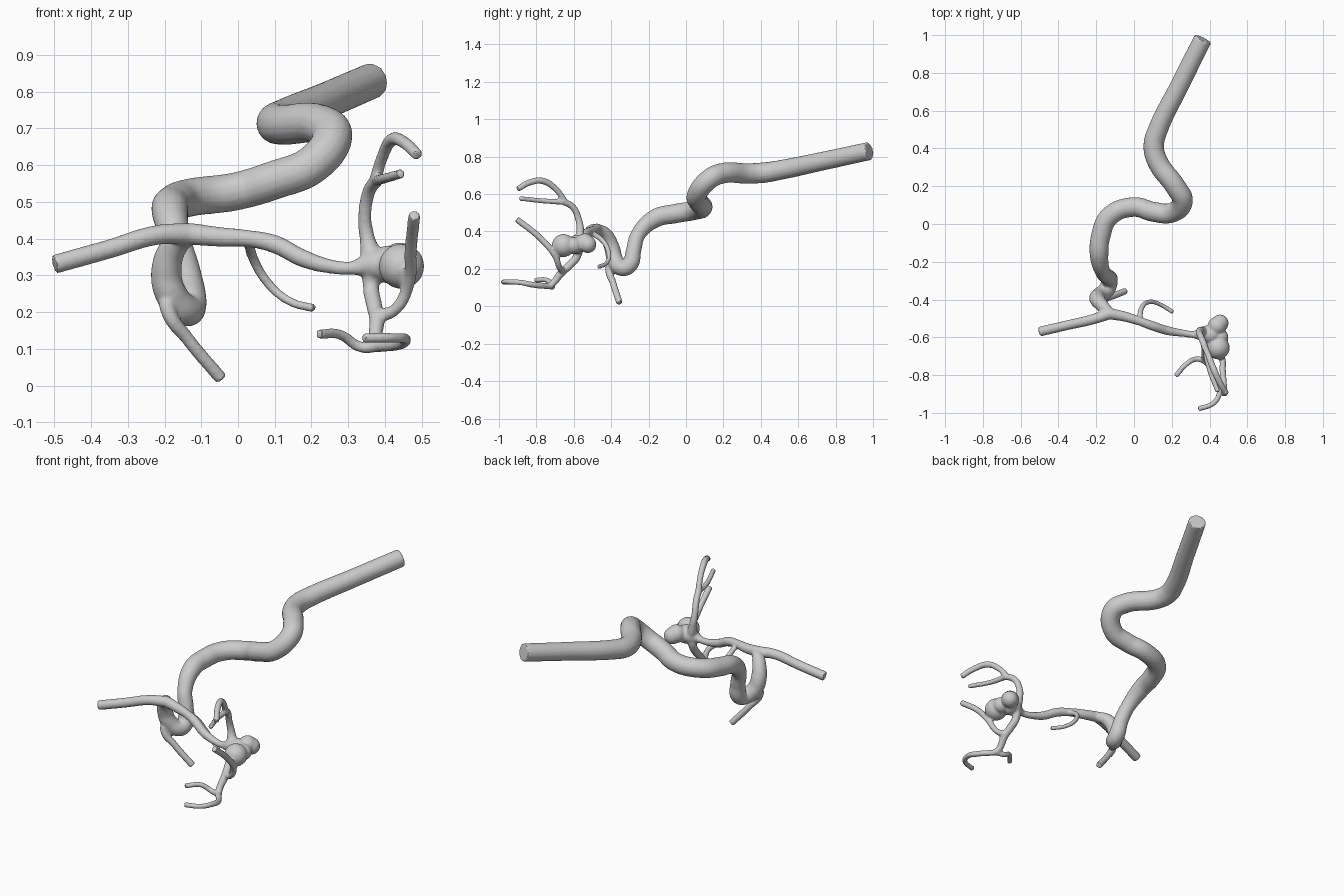
import bpy, bmesh
from mathutils import Matrix

# Each path: (x, y, z, radius)
# Large parent artery: straight inlet, S-bends, then a tight siphon loop
main_artery = [
    (.365, .98, .83, .049), (.24, .73, .776, .050), (.125, .495, .727, .053),
    (.105, .42, .715, .055), (.12, .34, .71, .055), (.225, .19, .71, .055),
    (.257, .125, .68, .055), (.20, .06, .60, .053), (.10, .065, .56, .053),
    (0, .09, .53, .052), (-.13, .04, .512, .052), (-.175, -.06, .495, .052),
    (-.185, -.16, .472, .050), (-.165, -.255, .385, .040),
    (-.14, -.28, .30, .041), (-.13, -.30, .225, .045), (-.14, -.34, .205, .044),
    (-.18, -.378, .245, .044), (-.195, -.395, .31, .042),
    (-.17, -.43, .385, .036), (-.13, -.47, .412, .028)]
# Side branches
left_branch = [(-.5, -.57, .33, .026), (-.35, -.535, .372, .026),
               (-.22, -.505, .41, .027), (-.13, -.475, .413, .030)]
right_branch = [(-.13, -.475, .413, .030), (-.05, -.49, .405, .027),
                (.03, -.515, .40, .023), (.10, -.54, .385, .025),
                (.18, -.565, .345, .024), (.26, -.578, .323, .019),
                (.31, -.585, .32, .018), (.36, -.585, .33, .035)]
thin_branch = [(.03, -.51, .395, .016), (.04, -.445, .35, .014),
               (.085, -.412, .275, .013), (.14, -.427, .23, .012),
               (.208, -.468, .21, .012)]
low_branch = [(-.185, -.38, .26, .030), (-.19, -.41, .205, .021),
              (-.135, -.39, .125, .018), (-.045, -.355, .018, .018)]
# Upper fork
upper_stem = [(.37, -.58, .33, .035), (.352, -.565, .40, .021),
              (.345, -.573, .46, .018), (.357, -.605, .53, .018),
              (.38, -.66, .562, .018)]
upper_long = [(.372, -.645, .555, .017), (.392, -.69, .62, .016),
              (.42, -.765, .67, .018), (.452, -.835, .662, .017),
              (.49, -.90, .627, .016)]
upper_short = [(.375, -.645, .558, .016), (.395, -.755, .563, .014),
               (.445, -.89, .577, .013)]
# Lower fork
lower_stem = [(.37, -.58, .33, .035), (.362, -.582, .27, .022),
              (.37, -.62, .222, .022), (.378, -.665, .18, .021),
              (.375, -.705, .13, .019), (.385, -.73, .105, .018)]
lower_rise = [(.376, -.655, .19, .020), (.425, -.675, .205, .016),
              (.462, -.70, .27, .017), (.47, -.785, .37, .017),
              (.48, -.905, .465, .017)]
lower_left = [(.385, -.73, .108, .016), (.335, -.715, .105, .015),
              (.28, -.74, .138, .014), (.22, -.805, .14, .014)]
lower_right = [(.38, -.725, .107, .017), (.445, -.82, .115, .016),
               (.455, -.88, .127, .015), (.425, -.945, .13, .014),
               (.34, -.98, .13, .014)]
# Lobes of the bulging sac: (x, y, z, radius)
sac_lobes = [(.445, -.655, .325, .062), (.41, -.585, .33, .052),
             (.44, -.54, .34, .050), (.455, -.525, .33, .046),
             (.38, -.582, .33, .044), (.455, -.60, .325, .045)]

# All vessels as one round-bevelled curve
curve = bpy.data.curves.new("artery_tree", 'CURVE')
curve.dimensions = '3D'
curve.bevel_depth = 1
curve.bevel_resolution = 6
curve.resolution_u = 8
curve.use_fill_caps = True
for path in (main_artery, left_branch, right_branch, thin_branch, low_branch,
             upper_stem, upper_long, upper_short,
             lower_stem, lower_rise, lower_left, lower_right):
    s = curve.splines.new('BEZIER')
    s.bezier_points.add(len(path) - 1)
    for bp, (x, y, z, r) in zip(s.bezier_points, path):
        bp.co = (x, y, z)
        bp.radius = r
        bp.handle_left_type = bp.handle_right_type = 'AUTO'
tree = bpy.data.objects.new("artery_tree", curve)
bpy.context.collection.objects.link(tree)
bpy.context.view_layer.objects.active = tree
tree.select_set(True)
bpy.ops.object.convert(target='MESH')
tree = bpy.context.object

# Add the sac, then fuse everything into one skin
bm = bmesh.new()
bm.from_mesh(tree.data)
for x, y, z, r in sac_lobes:
    bmesh.ops.create_icosphere(bm, subdivisions=3, radius=r,
                               matrix=Matrix.Translation((x, y, z)))
bmesh.ops.remove_doubles(bm, verts=bm.verts, dist=1e-5)
bm.to_mesh(tree.data)
bm.free()

fuse = tree.modifiers.new("fuse", 'REMESH')
fuse.mode = 'VOXEL'
fuse.voxel_size = 0.006
soften = tree.modifiers.new("soften", 'SMOOTH')
soften.factor = 0.5
soften.iterations = 5
for name in ("fuse", "soften"):
    bpy.ops.object.modifier_apply(modifier=name)
bpy.ops.object.shade_smooth_by_angle()
